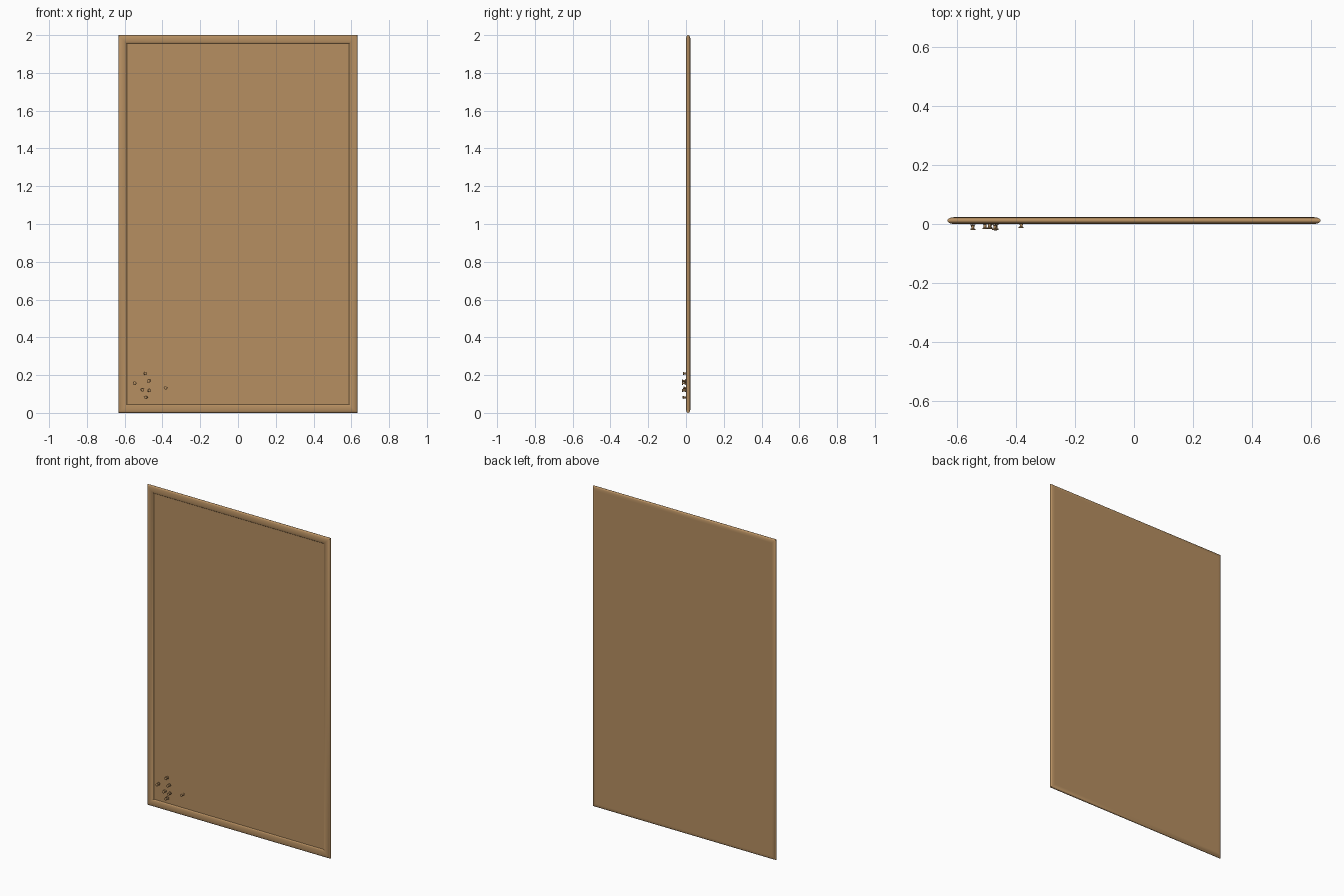
import bpy, bmesh, math
from mathutils import Matrix, Vector

if "Cube" in bpy.data.objects:
    bpy.data.objects.remove(bpy.data.objects["Cube"])

cork = bpy.data.materials.new("cork_brown")
cork.diffuse_color = (0.47, 0.275, 0.12, 1)
cork.use_nodes = True
cork.node_tree.nodes["Principled BSDF"].inputs["Base Color"].default_value = cork.diffuse_color

HW, H = 0.633, 2.0            # half width and height of the board
Y0, Y1 = 0.0, 0.023           # front and back of the frame
FW = 0.046                    # frame moulding width


def finish(name, bm):
    bmesh.ops.recalc_face_normals(bm, faces=bm.faces)
    me = bpy.data.meshes.new(name)
    bm.to_mesh(me)
    bm.free()
    ob = bpy.data.objects.new(name, me)
    bpy.context.collection.objects.link(ob)
    me.materials.append(cork)
    bpy.ops.object.select_all(action='DESELECT')
    ob.select_set(True)
    bpy.context.view_layer.objects.active = ob
    bpy.ops.object.shade_smooth_by_angle(angle=math.radians(35))
    return ob


def bridge(bm, rings, closed):
    n = len(rings)
    for i in range(n if closed else n - 1):
        a, b = rings[i], rings[(i + 1) % n]
        m = len(a)
        for j in range(m):
            bm.faces.new((a[j], a[(j + 1) % m], b[(j + 1) % m], b[j]))


# Rounded frame: oval moulding swept round the rectangle with mitred corners
bm = bmesh.new()
rings = []
for i in range(24):
    t = 2 * math.pi * i / 24
    d = FW / 2 * (1 - math.cos(t))
    y = (Y0 + Y1) / 2 + (Y1 - Y0) / 2 * math.sin(t)
    rings.append([bm.verts.new((sx * (HW - d), y, d if lo else H - d))
                  for sx, lo in ((-1, 1), (1, 1), (1, 0), (-1, 0))])
bridge(bm, rings, True)
finish("frame", bm)

# Cork panel: recessed at the front, flush with the frame at the back
bm = bmesh.new()
front, back = 0.010, Y1 - 0.0001
inset = FW / 2
bmesh.ops.create_cube(bm, size=1, matrix=Matrix.Translation((0, (front + back) / 2, H / 2))
                      @ Matrix.Diagonal((2 * (HW - inset), back - front, H - 2 * inset, 1)))
finish("cork_panel", bm)

# Push pins: (radius, distance from tip) profile, spun about the pin axis
PROFILE = [(0.001, 0.0), (0.001, 0.012), (0.0095, 0.012), (0.0095, 0.014),
           (0.0055, 0.0165), (0.0048, 0.026), (0.0085, 0.028), (0.0085, 0.031), (0.007, 0.032)]
# x, z, y of the pin's outer end, sideways tilt
PINS = [(-0.489, 0.209, -0.016, 0.10), (-0.473, 0.169, -0.021, -0.08),
        (-0.547, 0.157, -0.021, 0.0), (-0.505, 0.122, -0.017, 0.05),
        (-0.468, 0.119, -0.021, 0.08), (-0.383, 0.132, -0.014, -0.05),
        (-0.489, 0.082, -0.017, -0.10)]
for k, (x, z, yend, tilt) in enumerate(PINS):
    bm = bmesh.new()
    rot = Matrix.Rotation(tilt, 3, 'Z')
    rings = []
    for r, h in PROFILE:
        ring = []
        for j in range(16):
            a = 2 * math.pi * j / 16
            p = rot @ Vector((r * math.cos(a), 0.032 - h, r * math.sin(a)))
            ring.append(bm.verts.new(p + Vector((x, yend, z))))
        rings.append(ring)
    bridge(bm, rings, False)
    bm.faces.new(rings[0])
    bm.faces.new(rings[-1])
    finish(f"push_pin_{k + 1}", bm)
